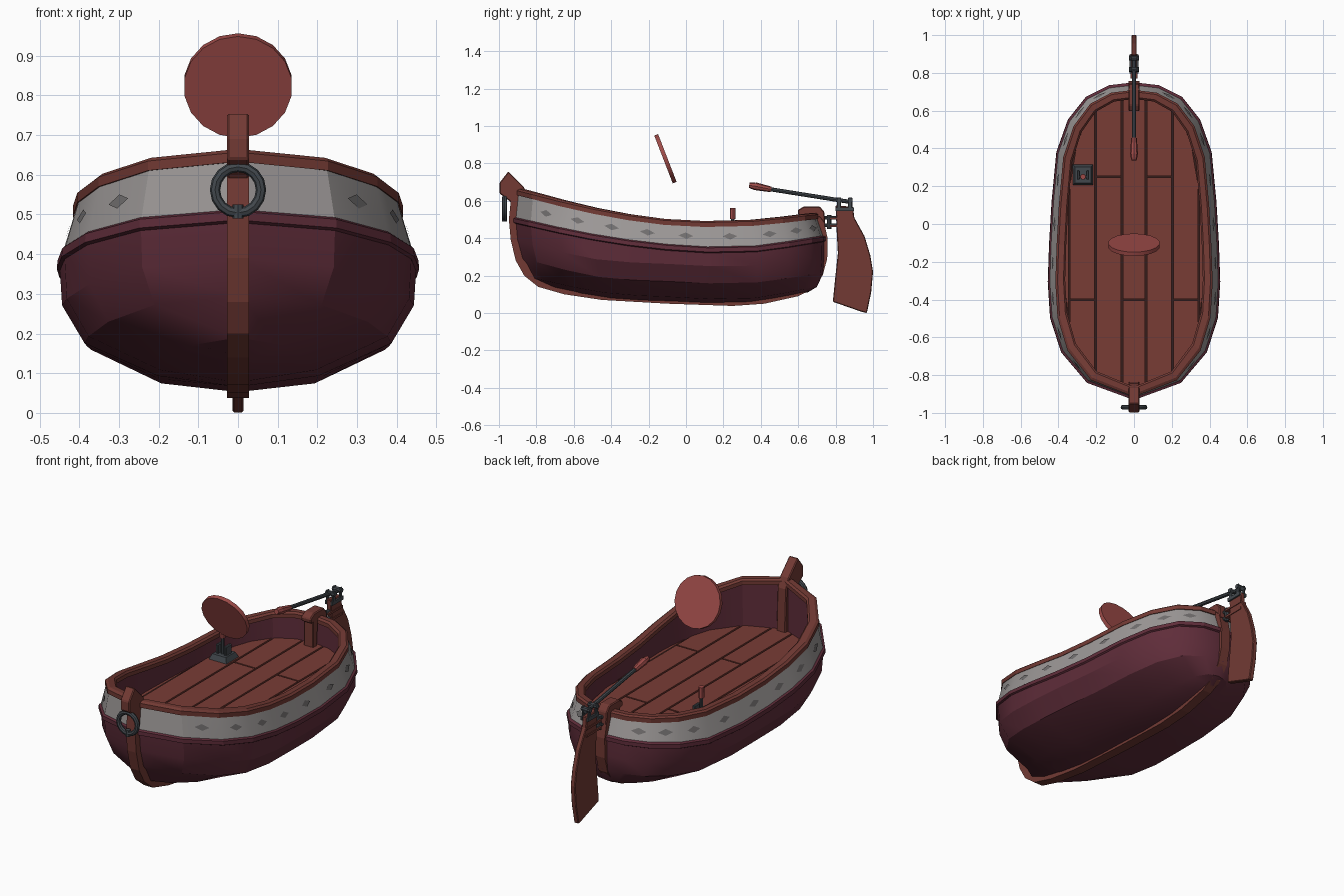
import bpy, math
from mathutils import Vector

if "Cube" in bpy.data.objects:
    bpy.data.objects.remove(bpy.data.objects["Cube"])

MATS = {}
COL = {"wood": (.17, .042, .034), "deck": (.19, .045, .036), "plum": (.115, .026, .042),
       "pale": (.34, .32, .315), "mark": (.17, .16, .16), "metal": (.055, .065, .075),
       "red": (.34, .07, .065), "dark": (.035, .012, .01)}


def finish(ob, color, angle=None, bevel=0):
    if color not in MATS:
        MATS[color] = bpy.data.materials.new(color)
        MATS[color].diffuse_color = (*COL[color], 1)
    ob.data.materials.append(MATS[color])
    if bevel:
        b = ob.modifiers.new("bevel", 'BEVEL')
        b.width, b.segments = bevel, 1
    if angle:
        bpy.ops.object.select_all(action='DESELECT')
        ob.select_set(True)
        bpy.context.view_layer.objects.active = ob
        bpy.ops.object.shade_smooth_by_angle(angle=math.radians(angle))
    return ob


def mesh(name, verts, faces, color, angle=None, bevel=0):
    me = bpy.data.meshes.new(name)
    me.from_pydata([tuple(v) for v in verts], [], faces)
    ob = bpy.data.objects.new(name, me)
    bpy.context.collection.objects.link(ob)
    return finish(ob, color, angle, bevel)


def loft(name, rings, color, wrap=False, cap=False, angle=None, bevel=0):
    n, m = len(rings[0]), len(rings)
    faces = [(i * n + j, i * n + (j + 1) % n, (i + 1) % m * n + (j + 1) % n, (i + 1) % m * n + j)
             for i in range(m if wrap else m - 1) for j in range(n)]
    if cap:
        faces += [tuple(range(n))[::-1], tuple(range((m - 1) * n, m * n))]
    return mesh(name, [p for r in rings for p in r], faces, color, angle, bevel)


def prism(name, yz, half, color, bevel=0, x=0):
    # side-view outline (y, z) extruded across x
    return loft(name, [[(x + s * half, y, z) for y, z in yz] for s in (-1, 1)], color, cap=True, bevel=bevel)


def rod(name, a, b, r, color, sides=8, r2=None):
    a, b = Vector(a), Vector(b)
    bpy.ops.mesh.primitive_cone_add(vertices=sides, radius1=r, radius2=r2 or r, depth=(b - a).length,
                                    location=(a + b) / 2, rotation=(b - a).to_track_quat('Z', 'Y').to_euler())
    ob = bpy.context.object
    ob.name = name
    return finish(ob, color, 40)


def box(name, c, s, color, bevel=0):
    return prism(name, [(c[1] + i * s[1] / 2, c[2] + j * s[2] / 2)
                        for i, j in ((-1, -1), (1, -1), (1, 1), (-1, 1))], s[0] / 2, color, bevel, c[0])


# Half outline of the hull at its widest level, bow to stern
PLAN = [(0, -.92), (.245, -.83), (.38, -.67), (.438, -.49), (.45, -.3), (.443, -.1), (.43, .12),
        (.405, .38), (.345, .55), (.25, .67), (.13, .73), (0, .745)]
SHEER = (.645, .545, .482, .475, .515)
BELT = (.50, .41, .353, .342, .40)


def curve(v, t):
    # smooth curve through five heights from bow to stern
    k = min(int(t * 4), 3)
    f = t * 4 - k
    p = [v[0] * 2 - v[1], *v, v[4] * 2 - v[3]][k:k + 4]
    return .5 * (2 * p[1] + (p[2] - p[0]) * f + (2 * p[0] - 5 * p[1] + 4 * p[2] - p[3]) * f * f
                 + (3 * p[1] - p[0] - 3 * p[2] + p[3]) * f ** 3)


def ring(sx, yf, yb, z, dz=0):
    half = []
    for x, y in PLAN:
        t = (y + .92) / 1.665
        half.append((x * sx, yf + (yb - yf) * t, curve(z, t) + dz))
    return half + [(-x, y, h) for x, y, h in half[-2:0:-1]]


# Hull shell
top, belt = ring(.91, -.905, .70, SHEER), ring(1, -.92, .74, BELT)
loft("upper_hull", [top, belt], "pale", angle=25)
loft("lower_hull", [belt,
                    ring(.985, -.91, .742, (.39, .29, .262, .25, .30)),
                    ring(.86, -.885, .735, (.295, .195, .168, .16, .215)),
                    ring(.45, -.83, .70, (.19, .11, .085, .075, .14)),
                    ring(.03, -.77, .65, (.145, .08, .062, .055, .11))], "plum", angle=25)
loft("belt_strake", [ring(.99, -.915, .735, BELT, .014), ring(1.01, -.932, .75, BELT, .008),
                     ring(1.015, -.932, .75, BELT, -.014), ring(.99, -.915, .735, BELT, -.022)],
     "plum", wrap=True)
flat = (.372,) * 5
loft("inner_wall", [ring(.83, -.87, .67, SHEER), ring(.81, -.87, .67, flat)], "plum", angle=25)
loft("gunwale", [ring(.925, -.915, .71, SHEER, -.012), ring(.925, -.915, .71, SHEER, .012),
                 ring(.90, -.90, .70, SHEER, .02), ring(.83, -.872, .672, SHEER, .02),
                 ring(.81, -.862, .662, SHEER, .01), ring(.81, -.862, .662, SHEER, -.012)],
     "wood", wrap=True)

# Diamond marks along the pale band
for side in (1, -1):
    for i in range(1, 10):
        a, b, c, d = [Vector(r[k]) for r in (top, belt) for k in (i, i + 1)]
        n = (b - a).cross(c - a).normalized()
        mid = (a + b + c + d) / 4
        n = n if n.dot(Vector((mid.x, mid.y, 0))) > 0 else -n
        u, v = (b - a).normalized() * .04, (a - c).normalized() * .018
        pts = [mid + n * .004 + o for o in (u, v, -u, -v)]
        mesh("band_diamond", [(p.x * side, p.y, p.z) for p in pts], [(0, 1, 2, 3)], "mark")

# Deck with planks clipped to the inner outline
deck = ring(.81, -.87, .67, flat)
mesh("deck_base", deck, [tuple(range(len(deck)))], "dark")


def deck_ends(x):
    ys = []
    for p, q in zip(deck[:11], deck[1:12]):
        lo, hi = sorted((p[0], q[0]))
        if lo <= x <= hi and hi > lo:
            ys.append(p[1] + (q[1] - p[1]) * (x - p[0]) / (q[0] - p[0]))
    return min(ys), max(ys)


for k, (x0, x1) in enumerate([(-.338, -.208), (-.198, -.068), (-.058, .058), (.068, .198), (.208, .338)]):
    cut = (-.4, .25)[k % 2]
    xs = [x0 + (x1 - x0) * i / 4 for i in range(5)]
    ends = [deck_ends(abs(x)) for x in xs]
    for lo, hi in (([e[0] for e in ends], [cut - .004] * 5), ([cut + .004] * 5, [e[1] for e in ends])):
        loop = list(zip(xs, lo)) + list(zip(xs, hi))[::-1]
        loft("deck_plank", [[(x, y, z) for x, y in loop] for z in (.372, .383)], "deck", cap=True)
for s in (1, -1):
    mesh("deck_edge", [(s * x, y, .38) for x, y in ((.346, -.5), (.37, -.3), (.346, .2))], [(0, 1, 2)], "deck")

# Keel band running from stem to sternpost
path = [(-.935, .62), (-.947, .5), (-.937, .39), (-.91, .28), (-.865, .2), (-.79, .14), (-.65, .1),
        (-.45, .07), (-.1, .05), (.25, .038), (.42, .05), (.6, .09), (.68, .13), (.73, .2),
        (.755, .29), (.757, .4), (.735, .5), (.715, .55)]
rings = []
for i, p in enumerate(path):
    a, b = Vector(path[max(i - 1, 0)]), Vector(path[min(i + 1, len(path) - 1)])
    d = (b - a).normalized() * .05
    q = (p[0] - d.y, p[1] + d.x)
    rings.append([(-.028, *p), (.028, *p), (.028, *q), (-.028, *q)])
loft("keel_band", rings, "wood", cap=True)

# Stem head and sternpost cap
prism("stem_head", [(-.95, .757), (-.868, .675), (-.845, .62), (-.835, .375), (-.88, .375), (-.91, .56),
                    (-.945, .60), (-.998, .64), (-.998, .695)], .028, "wood", .005)
prism("stern_cap", [(.62, .375), (.655, .375), (.665, .52), (.715, .51), (.745, .47), (.74, .54), (.715, .57),
                    (.63, .57), (.597, .55), (.60, .525), (.62, .52)], .03, "wood", .005)

# Mooring ring
bpy.ops.mesh.primitive_torus_add(major_segments=16, minor_segments=8, major_radius=.058, minor_radius=.013,
                                 location=(0, -.97, .562), rotation=(math.pi / 2, 0, 0))
bpy.context.object.name = "mooring_ring"
finish(bpy.context.object, "metal", 40)
rod("ring_clasp", (0, -.97, .49), (0, -.97, .525), .014, "metal")
rod("ring_eye", (0, -.98, .622), (0, -.92, .622), .012, "metal")

# Rudder and its fittings
prism("rudder", [(.80, .575), (.893, .568), (.90, .51), (.955, .41), (.985, .31), (1, .22), (.99, .11),
                 (.967, 0), (.935, .008), (.785, .06), (.797, .18), (.812, .32), (.805, .45)], .014, "wood", .004)
for z in (.465, .505):
    box("rudder_strap", (0, .835, z), (.036, .13, .012), "wood")
    rod("hinge_arm", (0, .73, z + .005), (0, .82, z + .005), .01, "metal")
rod("hinge_pin", (0, .765, .45), (0, .765, .525), .012, "metal")
for s in (1, -1):
    for y in (.818, .878):
        box("tiller_bracket", (s * .018, y, .583), (.01, .022, .07), "metal", .003)
    box("tiller_bracket_foot", (s * .018, .848, .555), (.01, .1, .02), "metal")
for y in (.818, .878):
    rod("tiller_pin", (-.027, y, .603), (.027, y, .603), .013, "metal")
rod("tiller", (0, .89, .592), (0, .43, .665), .011, "metal")
rod("tiller_grip", (0, .455, .661), (0, .37, .678), .015, "red", 8, .021)
rod("tiller_grip_end", (0, .37, .678), (0, .338, .683), .021, "red", 8, .014)

# Control lever on the deck
rod("lever_base", (-.27, .26, .38), (-.27, .26, .412), .078, "metal", 4, .06).rotation_euler.z += math.pi / 4
for s in (1, -1):
    box("lever_cheek", (-.27 + s * .025, .26, .435), (.016, .05, .055), "metal", .004)
rod("lever_shaft", (-.27, .25, .41), (-.27, .25, .51), .009, "metal")
rod("lever_knob", (-.27, .25, .502), (-.27, .25, .562), .016, "red", 8, .015)

# Tilted disc floating over the deck
c, n = Vector((0, -.11, .825)), Vector((0, .93, .36)).normalized() * .011
rod("steering_disc", c - n, c + n, .137, "red", 18)

for m in bpy.data.materials:
    if m.users and not m.is_grease_pencil:
        m.use_nodes = True
        m.node_tree.nodes["Principled BSDF"].inputs["Base Color"].default_value = m.diffuse_color
